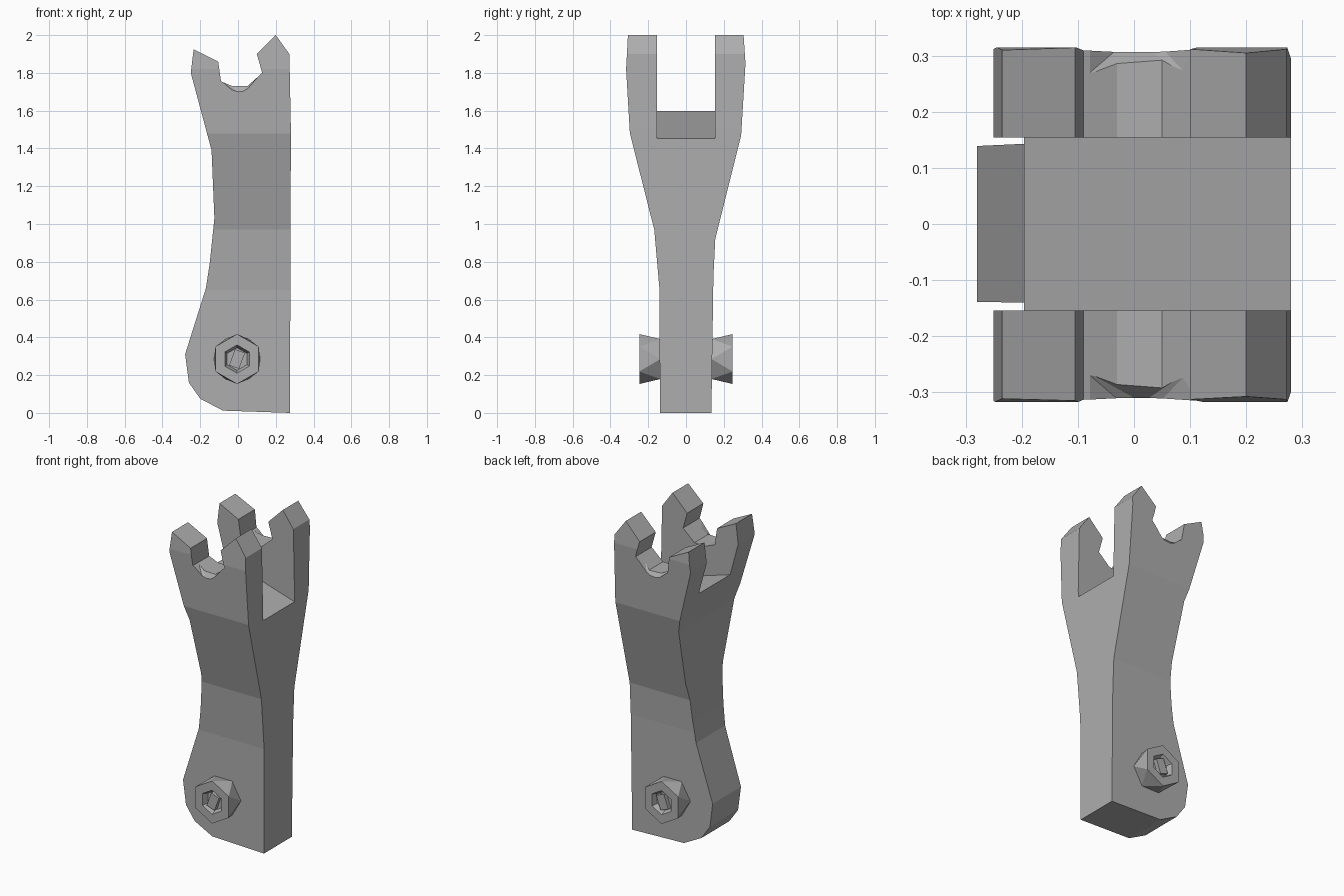
import bpy, bmesh, math
from mathutils import Vector

cube = bpy.data.objects.get("Cube")
if cube:
    bpy.data.objects.remove(cube, do_unlink=True)

GREY = (0.42, 0.42, 0.42, 1)
steel = bpy.data.materials.new("steel grey")
steel.use_nodes = True
steel.diffuse_color = GREY
steel.node_tree.nodes["Principled BSDF"].inputs["Base Color"].default_value = GREY


def make_object(name, bm):
    bmesh.ops.recalc_face_normals(bm, faces=bm.faces[:])
    mesh = bpy.data.meshes.new(name)
    bm.to_mesh(mesh)
    bm.free()
    mesh.materials.append(steel)
    obj = bpy.data.objects.new(name, mesh)
    bpy.context.collection.objects.link(obj)
    return obj


def prism(name, profile, place, depth):
    """Extrude a flat outline symmetrically; place maps (u, v, d) to a point."""
    bm = bmesh.new()
    ends = [[bm.verts.new(place(u, v, d)) for u, v in profile] for d in (-depth, depth)]
    for ring in ends:
        bm.faces.new(ring)
    n = len(profile)
    for i in range(n):
        j = (i + 1) % n
        bm.faces.new((ends[0][i], ends[0][j], ends[1][j], ends[1][i]))
    return make_object(name, bm)


def along_y(x, z, d):
    return (x, d, z)


def along_x(y, z, d):
    return (d, y, z)


def combine(obj, tool, operation):
    mod = obj.modifiers.new(operation, 'BOOLEAN')
    mod.operation = operation
    mod.solver = 'EXACT'
    mod.object = tool
    bpy.context.view_layer.objects.active = obj
    bpy.ops.object.modifier_apply(modifier=mod.name)
    bpy.data.objects.remove(tool, do_unlink=True)


# Handle: front outline with a notched head
front_outline = [
    (0.275, 0), (-0.08, 0.012), (-0.2, 0.075), (-0.26, 0.16), (-0.28, 0.31),
    (-0.17, 0.66), (-0.15, 0.79), (-0.125, 1.03), (-0.14, 1.39), (-0.25, 1.8),
    (-0.235, 1.925), (-0.105, 1.86), (-0.09, 1.755), (-0.03, 1.73), (0.05, 1.73),
    (0.128, 1.8), (0.1, 1.9), (0.2, 2), (0.272, 1.9), (0.28, 1.5)]
handle = prism("forked_handle", front_outline, along_y, 0.5)

# Side outline: slim shank flaring towards the head
side_outline = [
    (-0.138, -0.1), (0.133, -0.1), (0.145, 0.72), (0.155, 0.92), (0.292, 1.47),
    (0.315, 1.85), (0.298, 2.1), (-0.302, 2.1), (-0.317, 1.82), (-0.297, 1.48),
    (-0.168, 0.97), (-0.14, 0.65)]
combine(handle, prism("side_cutter", side_outline, along_x, 0.6), 'INTERSECT')

# Slot between the prongs, with a sloping floor
slot = [(0.4, 1.415), (-0.4, 1.66), (-0.4, 2.2), (0.4, 2.2)]
combine(handle, prism("slot_cutter", slot, along_y, 0.154), 'DIFFERENCE')

# Chipped outer lip of each notch
for side in (-1, 1):
    bm = bmesh.new()
    for x, y, z in [(-0.09, 0.26, 1.76), (0.1, 0.26, 1.78), (0.015, 0.318, 1.69),
                    (-0.09, 0.35, 1.76), (0.12, 0.35, 1.79), (0.015, 0.35, 1.67)]:
        bm.verts.new((x, y * side, z))
    bmesh.ops.convex_hull(bm, input=bm.verts[:])
    combine(handle, make_object("lip_cutter", bm), 'DIFFERENCE')


# Nuts: twisted hexagon with a recessed socket
def nut(name, side):
    bm = bmesh.new()
    centre = Vector((-0.005, 0, 0.285))

    def ring(radius, y, turn):
        return [bm.verts.new(centre + Vector((radius * math.cos(a), y * side,
                                              radius * math.sin(a))))
                for a in (math.radians(turn + 60 * i) for i in range(6))]

    base = ring(0.122, 0.135, 0)
    rim = ring(0.132, 0.247, 30)
    socket = ring(0.075, 0.247, 30)
    floor = ring(0.06, 0.215, 30)
    bm.faces.new(base)
    bm.faces.new(floor)
    for i in range(6):
        j = (i + 1) % 6
        bm.faces.new((base[i], base[j], rim[i]))
        bm.faces.new((base[j], rim[j], rim[i]))
        bm.faces.new((rim[i], rim[j], socket[j], socket[i]))
        bm.faces.new((socket[i], socket[j], floor[j], floor[i]))
    return make_object(name, bm)


# Bolt stud through both nuts
def stud(name):
    w, h = 0.028, 0.045
    bolt = prism(name, [(-w, -h), (w, -h), (w, h), (-w, h)], along_y, 0.24)
    bolt.location = (-0.005, 0, 0.285)
    bolt.rotation_euler.y = math.radians(20)
    return bolt


nut("front_nut", -1)
nut("back_nut", 1)
stud("bolt_stud")
